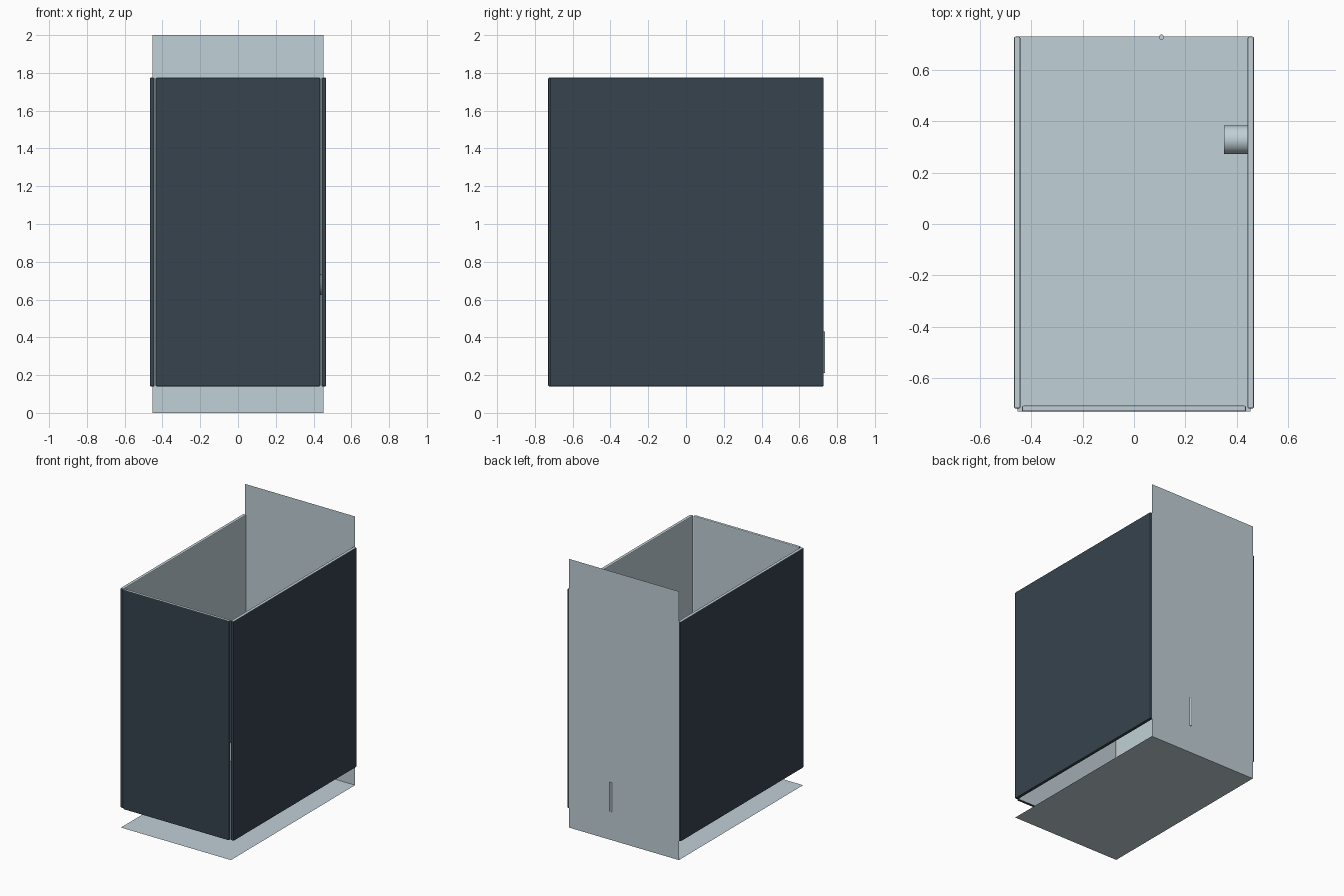
import bpy, bmesh, math
from mathutils import Vector

if "Cube" in bpy.data.objects:
    bpy.data.objects.remove(bpy.data.objects["Cube"])


def material(name, rgb):
    m = bpy.data.materials.new(name)
    m.diffuse_color = (*rgb, 1)
    m.use_nodes = True
    m.node_tree.nodes["Principled BSDF"].inputs["Base Color"].default_value = m.diffuse_color
    return m


PALE = material("pale grey", (0.53, 0.63, 0.67))
DARK = material("dark slate", (0.037, 0.057, 0.076))


def finish(name, bm, mats):
    me = bpy.data.meshes.new(name)
    bm.to_mesh(me)
    bm.free()
    for m in mats:
        me.materials.append(m)
    ob = bpy.data.objects.new(name, me)
    bpy.context.collection.objects.link(ob)
    return ob


def sheet(name, corners):
    bm = bmesh.new()
    bm.faces.new([bm.verts.new(c) for c in corners])
    return finish(name, bm, [PALE])


def panel(name, lo, hi, inward):
    """Rounded board: pale on the top and the side facing the cubicle, dark elsewhere."""
    lo, hi, inward = Vector(lo), Vector(hi), Vector(inward)
    bm = bmesh.new()
    bmesh.ops.create_cube(bm, size=1)
    bmesh.ops.scale(bm, vec=hi - lo, verts=bm.verts)
    bmesh.ops.translate(bm, vec=(lo + hi) / 2, verts=bm.verts)
    bmesh.ops.bevel(bm, geom=bm.edges[:], offset=0.006, segments=2,
                    profile=0.5, affect='EDGES')
    bm.normal_update()
    for f in bm.faces:
        inner = f.normal.dot(inward) > 0.5 or f.normal.z > 0.5
        f.material_index = 0 if inner else 1
    return finish(name, bm, [PALE, DARK])


def cylinder(name, radius, length, centre, rotation=(0, 0, 0), sides=32):
    bpy.ops.mesh.primitive_cylinder_add(vertices=sides, radius=radius, depth=length,
                                        location=centre, rotation=rotation)
    ob = bpy.context.object
    ob.name = name
    ob.data.materials.append(PALE)
    bpy.ops.object.shade_smooth_by_angle()
    return ob


# Floor and tall back wall, both thin sheets
W, D = 0.453, 0.73
sheet("floor", [(-W, -D, 0), (W, -D, 0), (W, D, 0), (-W, D, 0)])
sheet("back_wall", [(-W, D, 0), (W, D, 0), (W, D, 2), (-W, D, 2)])

# Side partitions and front door, raised off the floor
Z0, Z1 = 0.14, 1.775
panel("left_partition", (-0.467, -0.718, Z0), (-0.442, 0.729, Z1), (1, 0, 0))
panel("right_partition", (0.442, -0.718, Z0), (0.467, 0.729, Z1), (-1, 0, 0))
panel("door", (-0.436, -0.73, Z0), (0.436, -0.707, Z1), (0, 1, 0))

# Paper roll on the right partition
cylinder("paper_roll", 0.055, 0.092, (0.396, 0.328, 0.68), (0, math.pi / 2, 0))

# Slim pipe half sunk in the back wall
cylinder("wall_pipe", 0.01, 0.22, (0.107, 0.727, 0.32), sides=16)
